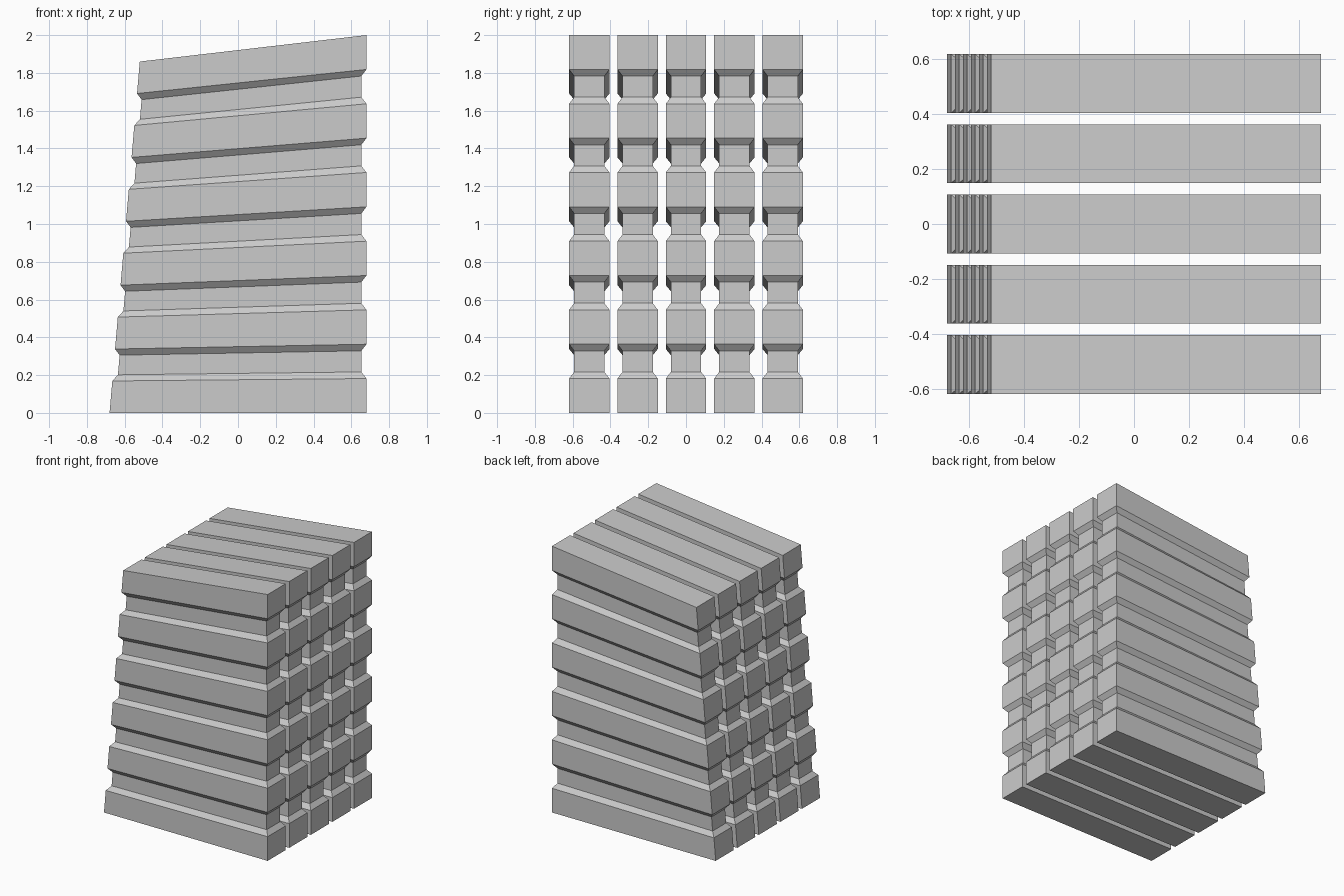
import bpy
import bmesh

if "Cube" in bpy.data.objects:
    bpy.data.objects.remove(bpy.data.objects["Cube"])

COUNT, PITCH, HALF_W = 5, 0.256, 0.107     # slabs across y
H, HALF_L, INSET, BEVEL = 2.0, 0.68, 0.027, 0.035
BAND = H / 11                              # alternating wide and recessed bands


def ring(bm, z, y, inset):
    """Tilted rectangular section: lower and drawn in at the left end."""
    left = -HALF_L + 0.16 * z / H + inset
    right = HALF_L - inset
    w = HALF_W - inset
    return [bm.verts.new(c) for c in (
        (left, y - w, z * 0.93), (right, y - w, z),
        (right, y + w, z), (left, y + w, z * 0.93))]


# Section heights: wide bands with chamfered grooves between
levels = []
for k in range(6):
    z0 = 2 * k * BAND
    levels += [(z0, 0), (z0 + BAND, 0)]
    if k < 5:
        levels += [(z0 + BAND + BEVEL, INSET), (z0 + 2 * BAND - BEVEL, INSET)]

# Grooved upright slabs
for i in range(COUNT):
    y = (i - (COUNT - 1) / 2) * PITCH
    bm = bmesh.new()
    rings = [ring(bm, z, y, inset) for z, inset in levels]
    for a, b in zip(rings, rings[1:]):
        for j in range(4):
            n = (j + 1) % 4
            bm.faces.new((a[j], a[n], b[n], b[j]))
    bm.faces.new(rings[0][::-1])
    bm.faces.new(rings[-1])
    bmesh.ops.recalc_face_normals(bm, faces=bm.faces)
    mesh = bpy.data.meshes.new("grooved_slab")
    bm.to_mesh(mesh)
    bm.free()
    obj = bpy.data.objects.new(f"grooved_slab_{i + 1}", mesh)
    bpy.context.collection.objects.link(obj)
